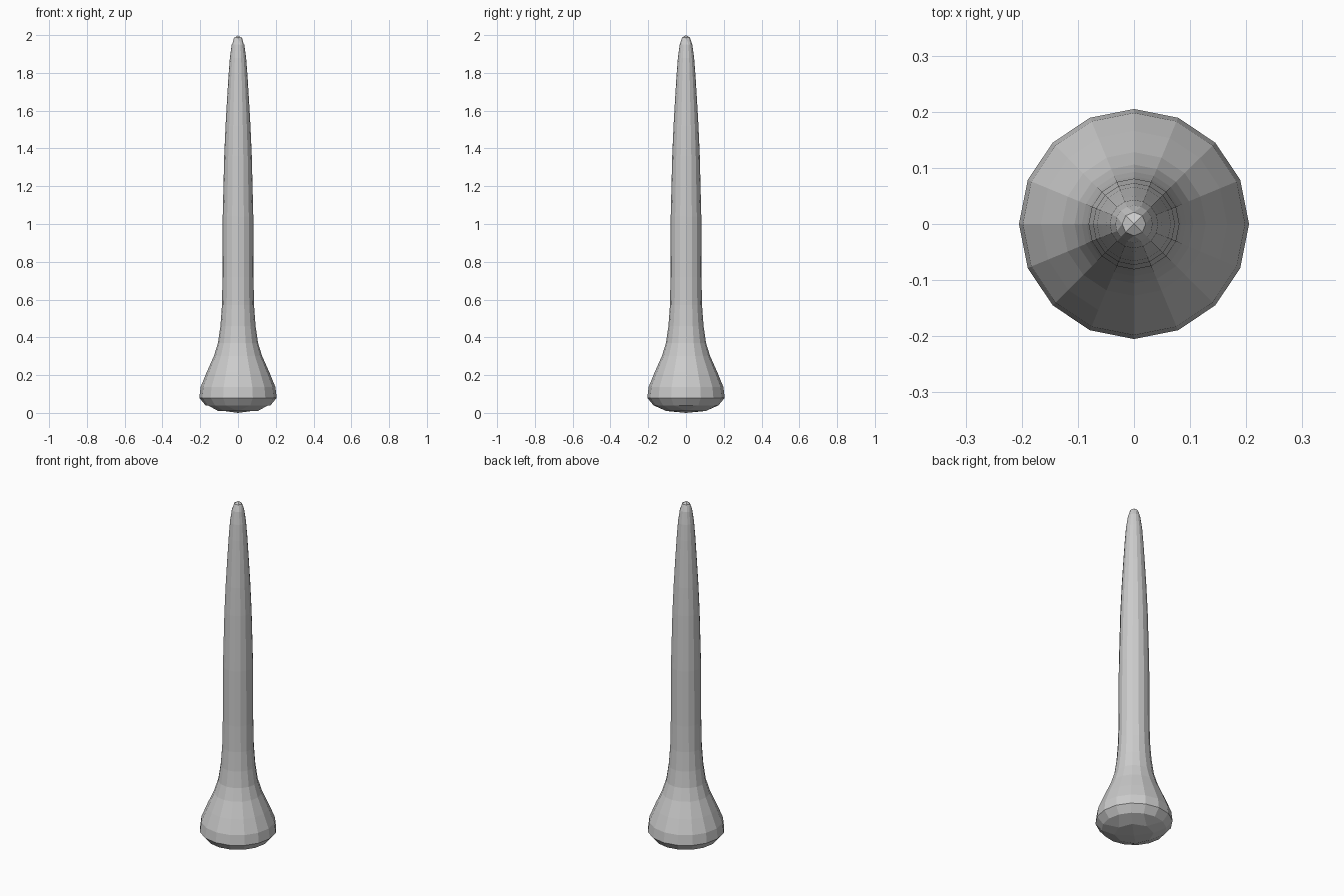
import bpy, bmesh
from math import cos, sin, pi

if "Cube" in bpy.data.objects:
    bpy.data.objects.remove(bpy.data.objects["Cube"])

SIDES = 16
# (radius, z) rings from the underside of the foot up to the tip
PROFILE = [(0.172, 0.04), (0.205, 0.08), (0.198, 0.137), (0.166, 0.215),
           (0.128, 0.30), (0.106, 0.37), (0.093, 0.46), (0.085, 0.57),
           (0.082, 0.72), (0.0815, 0.88), (0.081, 1.04), (0.077, 1.20),
           (0.073, 1.36), (0.066, 1.52), (0.058, 1.66), (0.050, 1.79),
           (0.043, 1.88), (0.033, 1.95)]

bm = bmesh.new()


def point(r, step, z):
    a = 2 * pi * step / SIDES
    return bm.verts.new((r * cos(a), r * sin(a), z))


def perimeter_step(i, j, n):
    """Index of a grid cell corner along the square loop of half-size n."""
    if i == n and j < n:
        return j + n
    if j == n and i > -n:
        return 3 * n - i
    if i == -n and j > -n:
        return 5 * n - j
    return 7 * n + i


def domed_cap(ring, mid_r, mid_z, end_z):
    """Close a 16-sided ring with a 4 x 4 quad dome."""
    middle = [point(mid_r, 2 * k, mid_z) for k in range(8)]
    centre = point(0, 0, end_z)

    def vert(i, j):
        n = max(abs(i), abs(j))
        if n == 0:
            return centre
        return (middle if n == 1 else ring)[perimeter_step(i, j, n) % (8 * n)]

    for i in range(-2, 2):
        for j in range(-2, 2):
            bm.faces.new((vert(i, j), vert(i + 1, j), vert(i + 1, j + 1), vert(i, j + 1)))


# Flared foot and tapering shaft
rings = [[point(r, k, z) for k in range(SIDES)] for r, z in PROFILE]
for low, high in zip(rings, rings[1:]):
    for k in range(SIDES):
        m = (k + 1) % SIDES
        bm.faces.new((low[k], low[m], high[m], high[k]))

# Rounded underside and rounded tip
domed_cap(rings[0], 0.105, 0.010, 0.0)
domed_cap(rings[-1], 0.021, 1.987, 2.0)

bmesh.ops.recalc_face_normals(bm, faces=bm.faces)
mesh = bpy.data.meshes.new("tapered_peg")
bm.to_mesh(mesh)
bm.free()
bpy.context.collection.objects.link(bpy.data.objects.new("tapered_peg", mesh))
